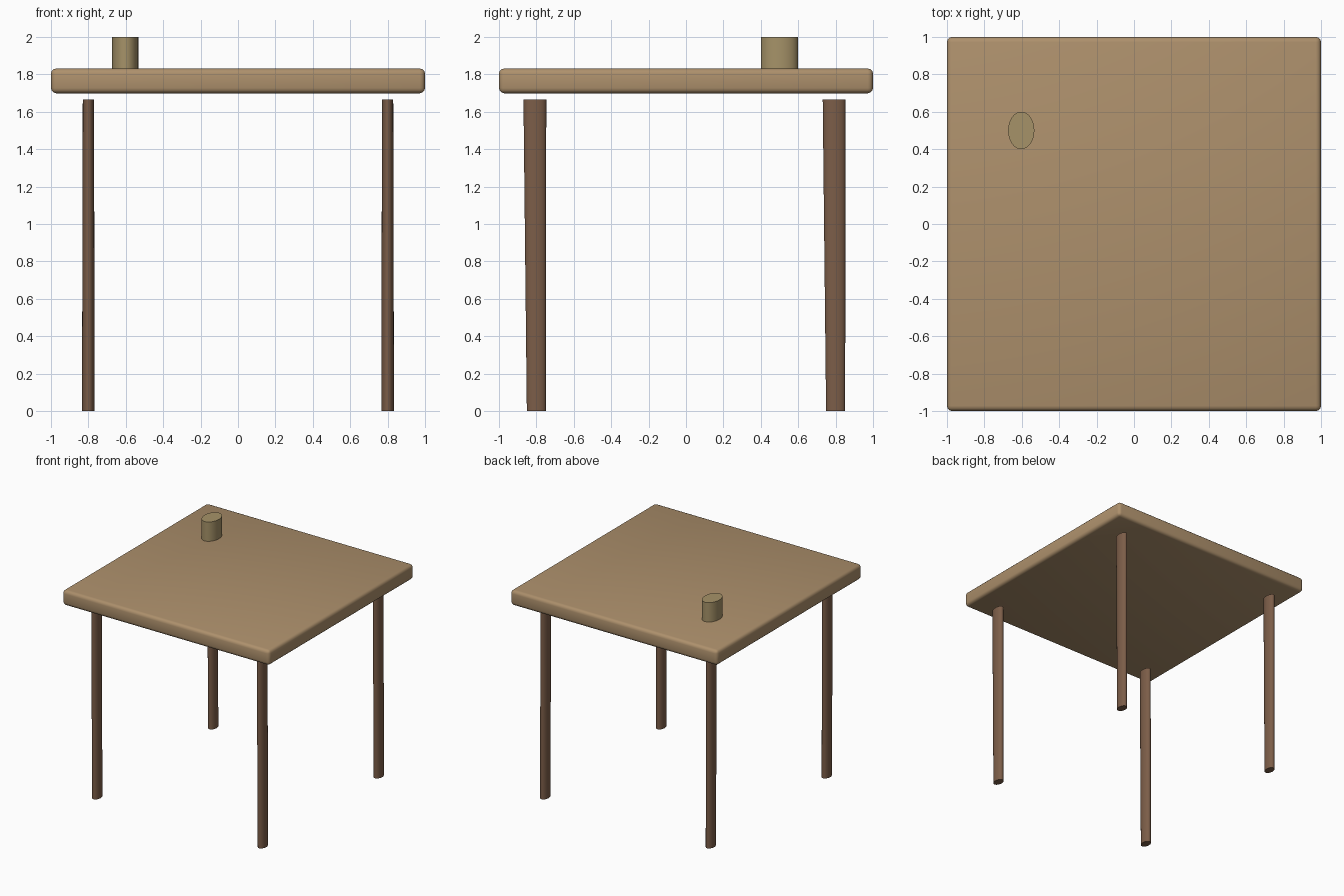
import bpy, bmesh, math

if "Cube" in bpy.data.objects:
    bpy.data.objects.remove(bpy.data.objects["Cube"])


def material(name, rgb):
    m = bpy.data.materials.new(name)
    m.diffuse_color = (*rgb, 1)
    m.use_nodes = True
    m.node_tree.nodes["Principled BSDF"].inputs["Base Color"].default_value = m.diffuse_color
    return m


def finish(bm, name, mat, angle=40):
    bmesh.ops.recalc_face_normals(bm, faces=bm.faces)
    me = bpy.data.meshes.new(name)
    bm.to_mesh(me)
    bm.free()
    ob = bpy.data.objects.new(name, me)
    bpy.context.collection.objects.link(ob)
    me.materials.append(mat)
    bpy.ops.object.select_all(action='DESELECT')
    ob.select_set(True)
    bpy.context.view_layer.objects.active = ob
    bpy.ops.object.shade_smooth_by_angle(angle=math.radians(angle))
    return ob


def elliptical_loft(name, sections, mat, sides=32):
    """Capped loft through ellipses given as (x, y, z, rx, ry)."""
    bm = bmesh.new()
    rings = []
    for x, y, z, rx, ry in sections:
        rings.append([bm.verts.new((x + rx * math.cos(2 * math.pi * i / sides),
                                    y + ry * math.sin(2 * math.pi * i / sides), z))
                      for i in range(sides)])
    for a, b in zip(rings, rings[1:]):
        for i in range(sides):
            j = (i + 1) % sides
            bm.faces.new((a[i], a[j], b[j], b[i]))
    bm.faces.new(rings[0])
    bm.faces.new(rings[-1])
    return finish(bm, name, mat)


top_mat = material("light_wood", (0.42, 0.28, 0.15))
leg_mat = material("dark_wood", (0.20, 0.11, 0.065))
cup_mat = material("olive_tan", (0.38, 0.29, 0.14))

# Square tabletop with softened edges
bm = bmesh.new()
bmesh.ops.create_cube(bm, size=1)
for v in bm.verts:
    v.co = (v.co.x * 2, v.co.y * 2, 1.765 + v.co.z * 0.132)
bmesh.ops.bevel(bm, geom=bm.edges[:], offset=0.028, segments=3,
                profile=0.5, affect='EDGES')
finish(bm, "tabletop", top_mat)

# Four oval legs, stopping just short of the tabletop
for fb, y in (("front", -0.8), ("back", 0.8)):
    for lr, x in (("left", -0.8), ("right", 0.8)):
        elliptical_loft(f"{fb}_{lr}_leg",
                        [(x, y, 0, 0.034, 0.051),
                         (x, y - 0.008, 1.665, 0.030, 0.061)], leg_mat)

# Oval cup standing on the tabletop
elliptical_loft("cup", [(-0.603, 0.5, 1.82, 0.07, 0.1),
                        (-0.603, 0.5, 2.0, 0.07, 0.1)], cup_mat, 48)
